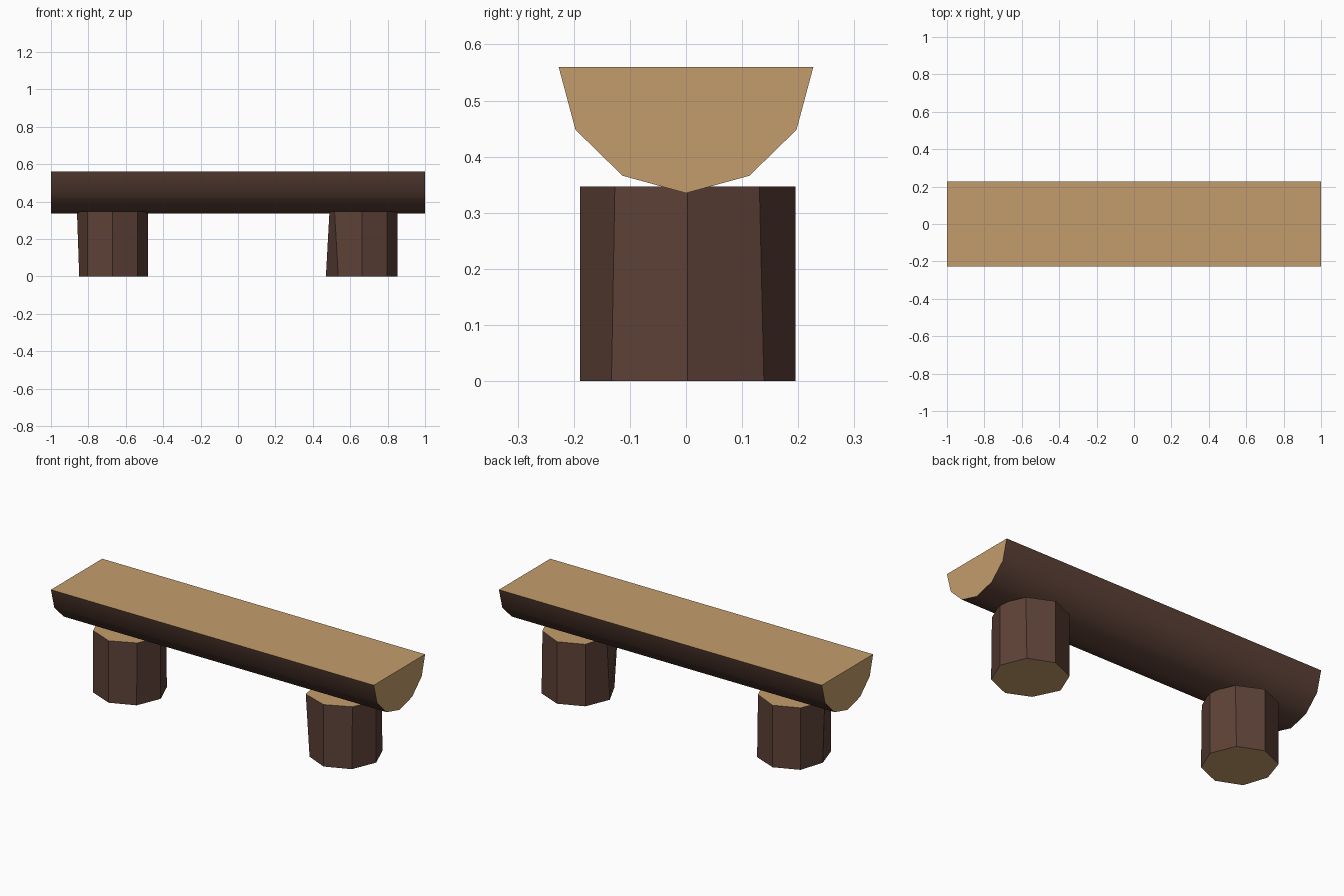
import bpy
import bmesh
import math

if "Cube" in bpy.data.objects:
    bpy.data.objects.remove(bpy.data.objects["Cube"], do_unlink=True)


def make_material(name, rgb):
    mat = bpy.data.materials.new(name)
    mat.use_nodes = True
    color = (*rgb, 1.0)
    mat.diffuse_color = color
    mat.node_tree.nodes["Principled BSDF"].inputs["Base Color"].default_value = color
    return mat


bark = make_material("dark bark", (0.109, 0.053, 0.038))
cut_wood = make_material("cut wood", (0.55, 0.335, 0.15))


def loft(name, start, end, is_cut, smooth):
    """Join two matching rings into a closed solid; cut faces get the pale wood."""
    bm = bmesh.new()
    a = [bm.verts.new(p) for p in start]
    b = [bm.verts.new(p) for p in end]
    n = len(a)
    bm.faces.new(a[::-1])
    bm.faces.new(b)
    for i in range(n):
        j = (i + 1) % n
        bm.faces.new((a[i], a[j], b[j], b[i]))
    bmesh.ops.recalc_face_normals(bm, faces=bm.faces)
    for face in bm.faces:
        face.material_index = int(is_cut(face.normal))
        face.smooth = smooth and face.material_index == 0
    # Keep the rim between bark and cut wood crisp
    for edge in bm.edges:
        edge.smooth = len({f.material_index for f in edge.link_faces}) == 1
        if all(f.material_index for f in edge.link_faces):
            edge.smooth = False
    mesh = bpy.data.meshes.new(name)
    bm.to_mesh(mesh)
    bm.free()
    mesh.materials.append(bark)
    mesh.materials.append(cut_wood)
    obj = bpy.data.objects.new(name, mesh)
    bpy.context.collection.objects.link(obj)
    return obj


# Seat: half log with a flat top, mirrored profile
half = [(0.227, 0.56), (0.197, 0.448), (0.113, 0.366)]
profile = half + [(0, 0.335)] + [(-y, z) for y, z in reversed(half)]
loft("seat",
     [(-1, y, z) for y, z in profile],
     [(1, y, z) for y, z in profile],
     lambda n: n.z > 0.9 or abs(n.x) > 0.9, True)


# Legs: slightly uneven eight-sided stumps
def stump(name, center_x, radius, height, nudges):
    def ring(z, level):
        points = []
        for i in range(8):
            angle = math.tau * i / 8
            dx, dy = nudges.get((level, i), (0, 0))
            points.append((center_x + radius * math.cos(angle) + dx,
                           0.003 + radius * math.sin(angle) + dy, z))
        return points
    loft(name, ring(0, "bottom"), ring(height, "top"),
         lambda n: abs(n.z) > 0.9, False)


narrow_top = {("top", 1): (0, -0.008), ("top", 7): (0, 0.006)}
stump("right_leg", -0.671, 0.19, 0.347,
      {**narrow_top, ("bottom", 4): (0.012, 0)})
stump("left_leg", 0.662, 0.192, 0.347,
      {**narrow_top, ("top", 4): (0.019, 0), ("top", 5): (-0.01, -0.005),
       ("bottom", 5): (0.01, 0)})
